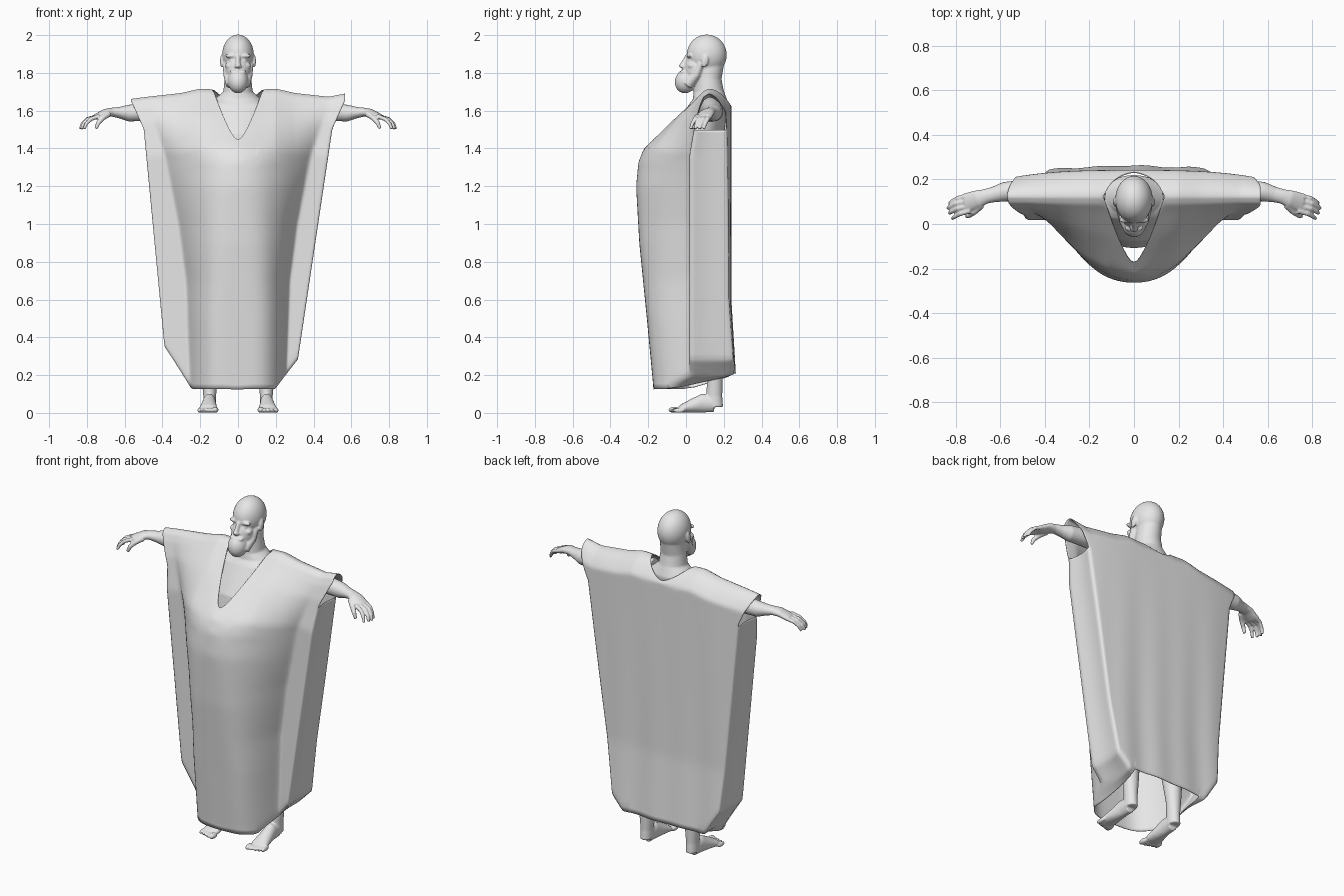
import bpy, bmesh, math
from mathutils import Matrix, Vector

cube = bpy.data.objects.get("Cube")
if cube:
    bpy.data.objects.remove(cube, do_unlink=True)

grey = bpy.data.materials.new("plain_grey")
grey.use_nodes = True
grey.diffuse_color = (0.8, 0.8, 0.8, 1)
grey.node_tree.nodes["Principled BSDF"].inputs["Base Color"].default_value = grey.diffuse_color


def ramp(value, *points):
    """Piecewise linear interpolation through (position, result) pairs."""
    if value <= points[0][0]:
        return points[0][1]
    for (a, first), (b, second) in zip(points, points[1:]):
        if value <= b:
            return first + (second - first) * (value - a) / (b - a)
    return points[-1][1]


def make_object(name, bm):
    mesh = bpy.data.meshes.new(name)
    bmesh.ops.recalc_face_normals(bm, faces=bm.faces)
    for face in bm.faces:
        face.smooth = True
    bm.to_mesh(mesh)
    bm.free()
    mesh.materials.append(grey)
    obj = bpy.data.objects.new(name, mesh)
    bpy.context.collection.objects.link(obj)
    return obj


def make_flesh(name, bm, voxel, softness=3):
    """Fuse overlapping solids into one soft organic surface."""
    obj = make_object(name, bm)
    remesh = obj.modifiers.new("fuse", "REMESH")
    remesh.mode = "VOXEL"
    remesh.voxel_size = voxel
    remesh.use_smooth_shade = True
    smooth = obj.modifiers.new("soften", "SMOOTH")
    smooth.factor = 0.5
    smooth.iterations = softness


def ball(bm, centre, radii, tilt=0.0):
    matrix = (Matrix.Translation(centre) @ Matrix.Rotation(tilt, 4, "X")
              @ Matrix.Diagonal((*radii, 1)))
    bmesh.ops.create_uvsphere(bm, u_segments=32, v_segments=20, radius=1, matrix=matrix)


def tube(bm, side, *sections, segments=20):
    """Loft of ellipses; each section is x, y, z, width radius, depth radius."""
    centres = [Vector((side * s[0], s[1], s[2])) for s in sections]
    whole = (centres[-1] - centres[0]).normalized()
    up = Vector((0, 1, 0)) if abs(whole.z) > 0.8 else Vector((0, 0, 1))
    rings = []
    for i, section in enumerate(sections):
        along = centres[min(i + 1, len(centres) - 1)] - centres[max(i - 1, 0)]
        across = along.cross(up).normalized()
        deep = across.cross(along).normalized()
        wide, thick = section[3], section[-1]
        ring = []
        for k in range(segments):
            angle = math.tau * k / segments
            ring.append(bm.verts.new(centres[i] + across * wide * math.cos(angle)
                                     + deep * thick * math.sin(angle)))
        rings.append(ring)
    for low, high in zip(rings, rings[1:]):
        for k in range(segments):
            n = (k + 1) % segments
            bm.faces.new((low[k], low[n], high[n], high[k]))
    bm.faces.new(rings[0])
    bm.faces.new(rings[-1])


# Head, neck and upper chest
bm = bmesh.new()
ball(bm, (0, .11, 1.895), (.084, .106, .108))
ball(bm, (0, .06, 1.815), (.069, .074, .085))
ball(bm, (0, .0, 1.757), (.054, .058, .066), -0.4)
tube(bm, 1, (0, .128, 1.86, .065, .075), (0, .118, 1.77, .07, .07),
     (0, .12, 1.7, .078, .08), (0, .128, 1.655, .13, .092), (0, .115, 1.6, .21, .105),
     (0, .06, 1.45, .2, .14), (0, .05, 1.3, .19, .16), segments=40)
tube(bm, 1, (0, .008, 1.89, .012), (0, -.01, 1.86, .011), (0, -.026, 1.837, .014), (0, -.005, 1.826, .013))
ball(bm, (0, -.02, 1.784), (.022, .014, .008))
for side in (1, -1):
    ball(bm, (side * .034, .018, 1.89), (.034, .014, .012))
    ball(bm, (side * .032, .024, 1.867), (.015, .014, .01))
    ball(bm, (side * .044, .03, 1.838), (.024, .022, .018))
    ball(bm, (side * .012, -.018, 1.834), (.008, .011, .008))
    ball(bm, (side * .02, -.014, 1.806), (.024, .018, .01))
    ball(bm, (side * .086, .1, 1.862), (.009, .019, .034), -0.2)
    tube(bm, side, (.066, .08, 1.85, .016), (.056, .055, 1.79, .022), (.033, .01, 1.74, .032))
make_flesh("head_and_neck", bm, 0.005, 5)

# Torso and thighs, mostly hidden by the robe
bm = bmesh.new()
tube(bm, 1, (0, .05, 1.36, .19, .15), (0, .05, 1.3, .19, .155),
     (0, .05, 1.1, .17, .15), (0, .07, .9, .18, .12), (0, .08, .8, .15, .1), segments=40)
for side in (1, -1):
    tube(bm, side, (.1, .08, .9, .09), (.13, .09, .7, .08), (.14, .11, .5, .06), (.142, .117, .45, .056))
make_flesh("torso_and_thighs", bm, 0.014)

# Arms with hands
for side, label in ((1, "left"), (-1, "right")):
    bm = bmesh.new()
    tube(bm, side, (.13, .12, 1.61, .075), (.35, .14, 1.61, .055), (.5, .15, 1.592, .048),
         (.58, .145, 1.587, .044), (.63, .132, 1.59, .035, .03), (.665, .124, 1.592, .033, .024),
         (.7, .112, 1.588, .04, .022), (.755, .095, 1.565, .043, .016))
    for k in range(4):
        knuckle = .128 - .023 * k
        reach = (.034, .042, .036, .022)[k]
        tube(bm, side, (.735, knuckle, 1.572, .012),
             (.758 + reach, knuckle - .013, 1.555, .011),
             (.782 + reach, knuckle - .026, 1.53, .01),
             (.793 + reach, knuckle - .035, 1.503, .008), segments=12)
    tube(bm, side, (.685, .085, 1.583, .017), (.715, .055, 1.562, .014),
         (.74, .038, 1.535, .012), (.752, .035, 1.505, .009), segments=12)
    make_flesh(label + "_arm", bm, 0.005)

# Lower legs with feet
for side, label in ((1, "left"), (-1, "right")):
    bm = bmesh.new()
    tube(bm, side, (.14, .11, .5, .057), (.15, .142, .32, .056), (.15, .153, .18, .042),
         (.15, .15, .09, .034, .042), (.15, .152, .03, .034, .044))
    tube(bm, side, (.15, .15, .05, .033, .046), (.152, .09, .052, .035, .05),
         (.155, .03, .036, .042, .036), (.158, -.02, .023, .049, .023), (.158, -.042, .014, .045, .012))
    for k in range(5):
        big = .006 if k == 0 else 0
        ball(bm, (side * (.12 + .021 * k), -.062 + .006 * k, .013 + big / 2),
             (.0105 + big, .032, .013 + big / 2))
    make_flesh(label + "_leg", bm, 0.005)


# Robe measurements
def half_width(z, side):
    lean = max(0, 1.5 - z) / 1.2 * (.035 if side < 0 else -.03)
    return lean + ramp(z, (.13, .33), (.3, .35), (1.5, .5), (1.655, .57))


def shoulder(x):
    tip = 1.66 if x < 0 else 1.69
    return ramp(abs(x), (.13, 1.712), (.2, 1.715), (.3, 1.692), (.48, 1.672), (.57, tip))


def side_hem(side):
    return .35 if side < 0 else .28


def front_y(x, z):
    """Full belly in the middle, flat wings at the sides."""
    level = z + 1.715 - shoulder(x)
    middle = ramp(level, (.13, -.17), (.5, -.205), (.9, -.245), (1.2, -.262), (1.33, -.25),
                  (1.4, -.222), (1.47, -.15), (1.57, -.05), (1.66, .05), (1.7, .09), (1.715, .12))
    wing = ramp(level, (1.4, .02), (1.58, .05), (1.66, .075), (1.7, .095), (1.715, .12))
    reach = ramp(z, (.13, .25), (.7, .27), (1, .31), (1.35, .38), (1.7, .5))
    power = ramp(z, (.5, 4), (1.3, 2))
    return wing + (middle - wing) * max(0, 1 - (abs(x) / reach) ** power)


def back_y(x, z):
    level = z + 1.715 - shoulder(x)
    round_over = min(1, math.sqrt(max(0, 1.715 - level) / .09))
    folds = .003 * (math.sin(x * 31) + math.sin(x * 17 + 2)) * ramp(z, (.3, 1), (1.6, 0))
    flat = ramp(z, (.2, .258), (.6, .235), (1.6, .24)) - .2 * abs(x) ** 3
    return .12 + (flat - .12) * round_over + folds


def add_sheet(bm, columns, rows, place):
    grid = [[bm.verts.new(place(i, j)) for j in range(rows + 1)] for i in range(columns + 1)]
    for left, right in zip(grid, grid[1:]):
        for j in range(rows):
            bm.faces.new((left[j], right[j], right[j + 1], left[j + 1]))


COLUMNS, ROWS, ARM_ROW, CORNER = 90, 70, 20, 15


def place_panel(surface, neck_low, neck_power, hem, hem_flat):
    """Columns hang from the shoulder or neckline down to the hem."""
    def place(i, j):
        u = 2 * i / COLUMNS - 1
        x = u * .57
        top = shoulder(x)
        if abs(x) < .13:
            top = neck_low + (top - neck_low) * (abs(x) / .13) ** neck_power
        bottom = ramp(abs(u), (hem_flat, hem), (1, side_hem(u)))
        z = top + (bottom - top) * (j / ROWS) ** 1.6
        x = u * half_width(z, u)
        return Vector((x, surface(x, z), z))
    return place


front_panel = place_panel(front_y, 1.445, 1.7, .118, .66)
back_panel = place_panel(back_y, 1.635, 1.6, .2, .78)


def place_side(side):
    """Strip from the arm opening down the edge and in along the slanted hem."""
    def place(i, j):
        row = min(ARM_ROW + j, ROWS)
        inward = max(0, ARM_ROW + j - ROWS)
        column = COLUMNS - inward if side > 0 else inward
        point = front_panel(column, row).lerp(back_panel(column, row), i / 8)
        point.x -= side * .015 * math.sin(math.pi * i / 8)
        return point
    return place


# Robe
bm = bmesh.new()
add_sheet(bm, COLUMNS, ROWS, front_panel)
add_sheet(bm, COLUMNS, ROWS, back_panel)
for side in (1, -1):
    add_sheet(bm, 8, ROWS - ARM_ROW + CORNER, place_side(side))
bmesh.ops.remove_doubles(bm, verts=bm.verts, dist=0.0008)
robe = make_object("robe", bm)
soften = robe.modifiers.new("soften", "SMOOTH")
soften.iterations = 3
cloth = robe.modifiers.new("cloth", "SOLIDIFY")
cloth.thickness = 0.004
cloth.offset = 0
